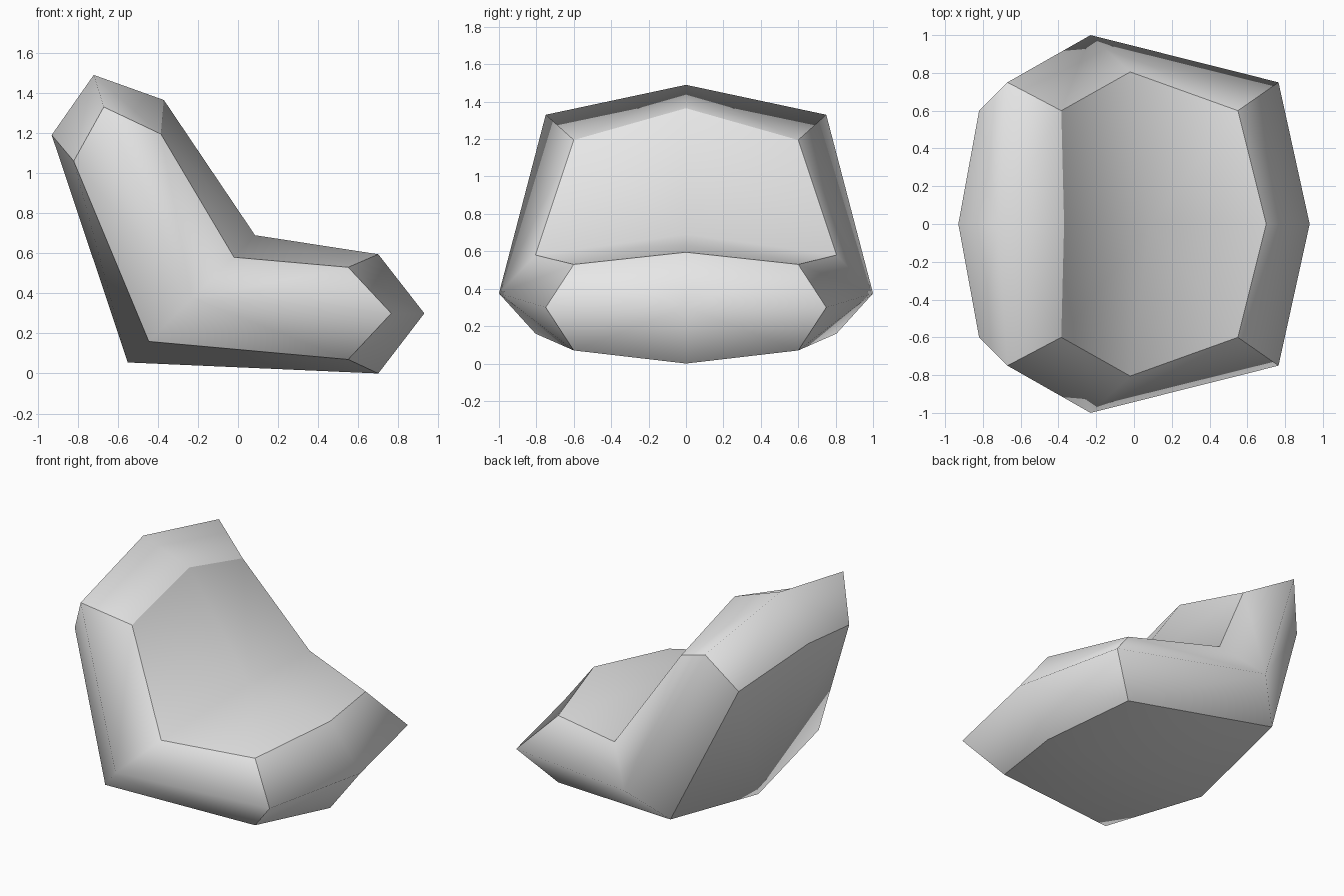
import bpy
import bmesh

default_cube = bpy.data.objects.get("Cube")
if default_cube:
    bpy.data.objects.remove(default_cube)


def make_material(name, colour):
    mat = bpy.data.materials.new(name)
    mat.use_nodes = True
    mat.diffuse_color = colour
    mat.node_tree.nodes["Principled BSDF"].inputs["Base Color"].default_value = colour
    return mat


# L-shaped profiles, even points are corners: (x, z) down the middle and at the side rim
middle_profile = [(0.70, 0), (0.93, 0.30), (0.70, 0.595), (0.085, 0.69),
                  (-0.37, 1.365), (-0.72, 1.49), (-0.93, 1.19), (-0.55, 0.055)]
side_profile = [(0.55, 0.07), (0.765, 0.30), (0.55, 0.53), (-0.02, 0.58),
                (-0.385, 1.195), (-0.67, 1.33), (-0.82, 1.06), (-0.445, 0.16)]
side_width = [0.6, 0.75, 0.6, 0.805] * 2
side_peak = (-0.23, 1.0, 0.375)

bm = bmesh.new()
middle = [bm.verts.new((x, 0, z)) for x, z in middle_profile]
count = len(middle)


def add_half(sign):
    """Build one half of the cushion, from the middle out to the side peak."""
    rim = [bm.verts.new((x, sign * w, z))
           for (x, z), w in zip(side_profile, side_width)]
    peak = bm.verts.new((side_peak[0], sign * side_peak[1], side_peak[2]))
    sharp = []
    for corner in range(0, count, 2):
        after, before = (corner + 1) % count, (corner - 1) % count
        # Wrapping panels on both sides of the corner, then the side panel
        for other in (after, before):
            bm.faces.new((rim[corner], rim[other], middle[other], middle[corner]))
            sharp.append((rim[corner], rim[other]))
        bm.faces.new((rim[corner], rim[after], peak, rim[before]))
        sharp.append((rim[corner], middle[corner]))
    return sharp


creases = add_half(-1) + add_half(1)

# Soft panels that meet at crisp seams
bmesh.ops.recalc_face_normals(bm, faces=bm.faces)
for face in bm.faces:
    face.smooth = True
for a, b in creases:
    bm.edges.get((a, b)).smooth = False

mesh = bpy.data.meshes.new("seat_cushion")
bm.to_mesh(mesh)
bm.free()
mesh.materials.append(make_material("light_grey", (0.8, 0.8, 0.8, 1)))
seat = bpy.data.objects.new("seat_cushion", mesh)
bpy.context.collection.objects.link(seat)
